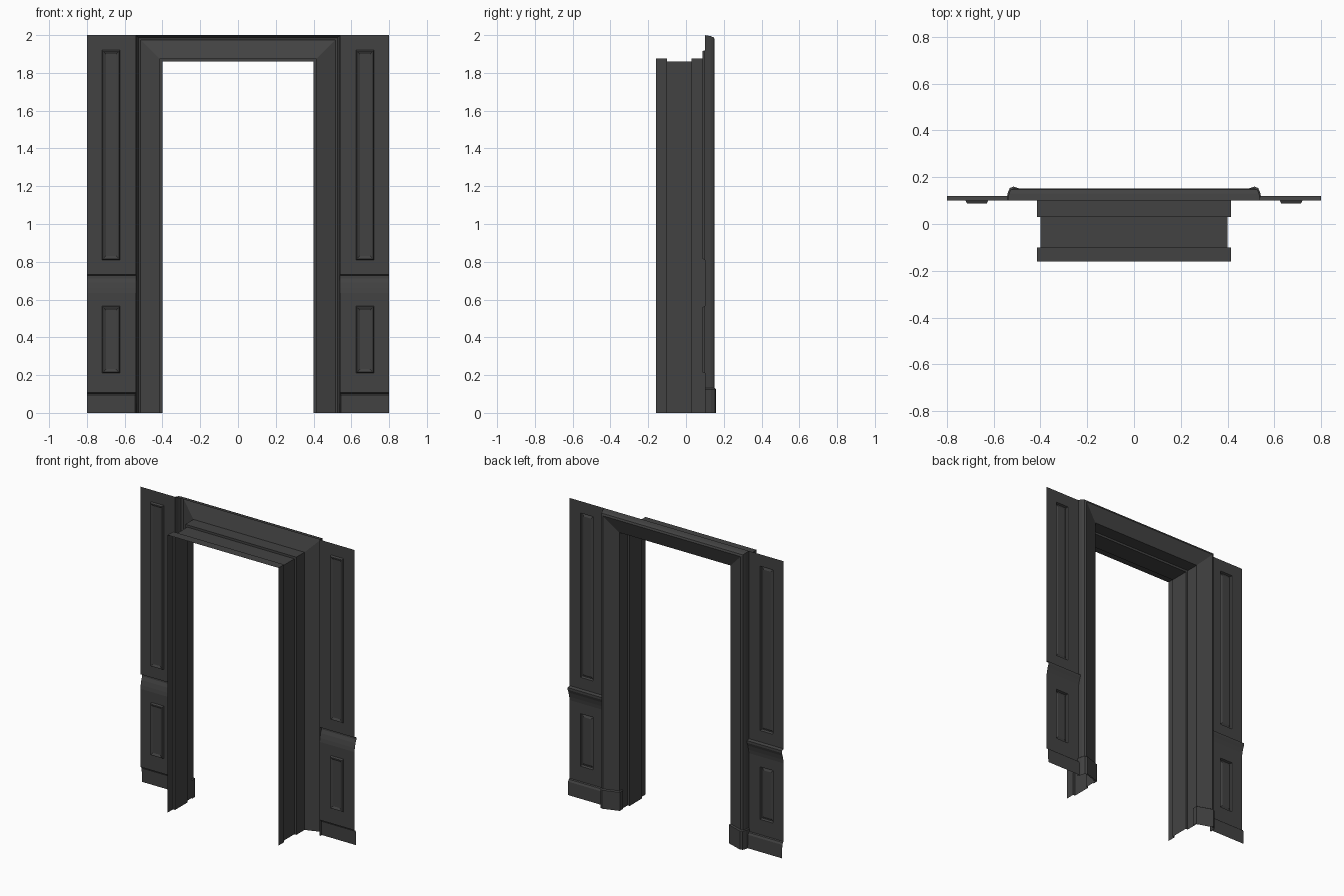
import bpy, bmesh

if "Cube" in bpy.data.objects:
    bpy.data.objects.remove(bpy.data.objects["Cube"])

paint = bpy.data.materials.new("dark_grey_paint")
paint.diffuse_color = (0.055, 0.055, 0.055, 1)
paint.use_nodes = True
paint.node_tree.nodes["Principled BSDF"].inputs["Base Color"].default_value = paint.diffuse_color


def grid_sheet(rows):
    """Open sheet from rows of points, turned so that it faces the room (+y)."""
    bm = bmesh.new()
    vs = [[bm.verts.new(p) for p in row] for row in rows]
    cells = {}
    for i in range(len(vs) - 1):
        for j in range(len(vs[0]) - 1):
            cells[i, j] = bm.faces.new((vs[i][j], vs[i][j + 1], vs[i + 1][j + 1], vs[i + 1][j]))
    bm.normal_update()
    if sum(f.normal.y * f.calc_area() for f in bm.faces) < 0:
        bmesh.ops.reverse_faces(bm, faces=bm.faces[:])
        bm.normal_update()
    return bm, cells


def finish(bm, name, mirror=False):
    mesh = bpy.data.meshes.new(name)
    bm.to_mesh(mesh)
    bm.free()
    mesh.materials.append(paint)
    ob = bpy.data.objects.new(name, mesh)
    bpy.context.collection.objects.link(ob)
    if mirror:
        ob.modifiers.new("mirror", 'MIRROR').use_axis[0] = True
    return ob


# Profiles are (distance outward from the opening, y)
HALF, HEAD = 0.40, 1.86
jamb = [(0.015, -0.16), (0.015, -0.10), (0, -0.10), (0, 0.03), (0.015, 0.03)]
casing = [(0.015, 0.117), (0.115, 0.152), (0.128, 0.147), (0.135, 0.13), (0.14, 0.10)]

# Door frame: jamb and casing swept round the opening with mitred corners
rows = [[(-HALF - d, y, 0), (-HALF - d, y, HEAD + d),
         (HALF + d, y, HEAD + d), (HALF + d, y, 0)] for d, y in jamb + casing]
bm, _ = grid_sheet(rows)
finish(bm, "door_frame")

# Plinth blocks at the foot of the casing, with a chamfer closing the top
inner = [(0.015, 0.09)] + casing
outer = [(0.008, 0.09), (0.008, 0.124), (0.115, 0.160), (0.131, 0.154), (0.140, 0.133), (0.146, 0.10)]
rows = [[(HALF + d, y, 0), (HALF + d, y, 0.125), (HALF + e, v, 0.131)]
        for (d, y), (e, v) in zip(outer, inner)]
bm, _ = grid_sheet(rows)
finish(bm, "plinth_block", mirror=True)

# Wall panelling: baseboard, lower panel, chair rail and upper panel in one profile (y, z)
wall = [(0.117, 0), (0.115, 0.09), (0.108, 0.103), (0.10, 0.107),
        (0.10, 0.21), (0.10, 0.565),
        (0.10, 0.635), (0.104, 0.66), (0.111, 0.69), (0.120, 0.712), (0.120, 0.727), (0.10, 0.733),
        (0.10, 0.81), (0.10, 1.92), (0.10, 2.0)]
cuts = [0.54, 0.624, 0.72, 0.80]
bm, cells = grid_sheet([[(x, y, z) for x in cuts] for y, z in wall])
# Recessed panels with a raised, bevelled field
fields = [cells[4, 1], cells[12, 1]]
for thickness, depth in ((0.008, -0.013), (0.006, 0), (0.016, 0.006)):
    bmesh.ops.inset_individual(bm, faces=fields, thickness=thickness, depth=depth)
finish(bm, "wall_panelling", mirror=True)
